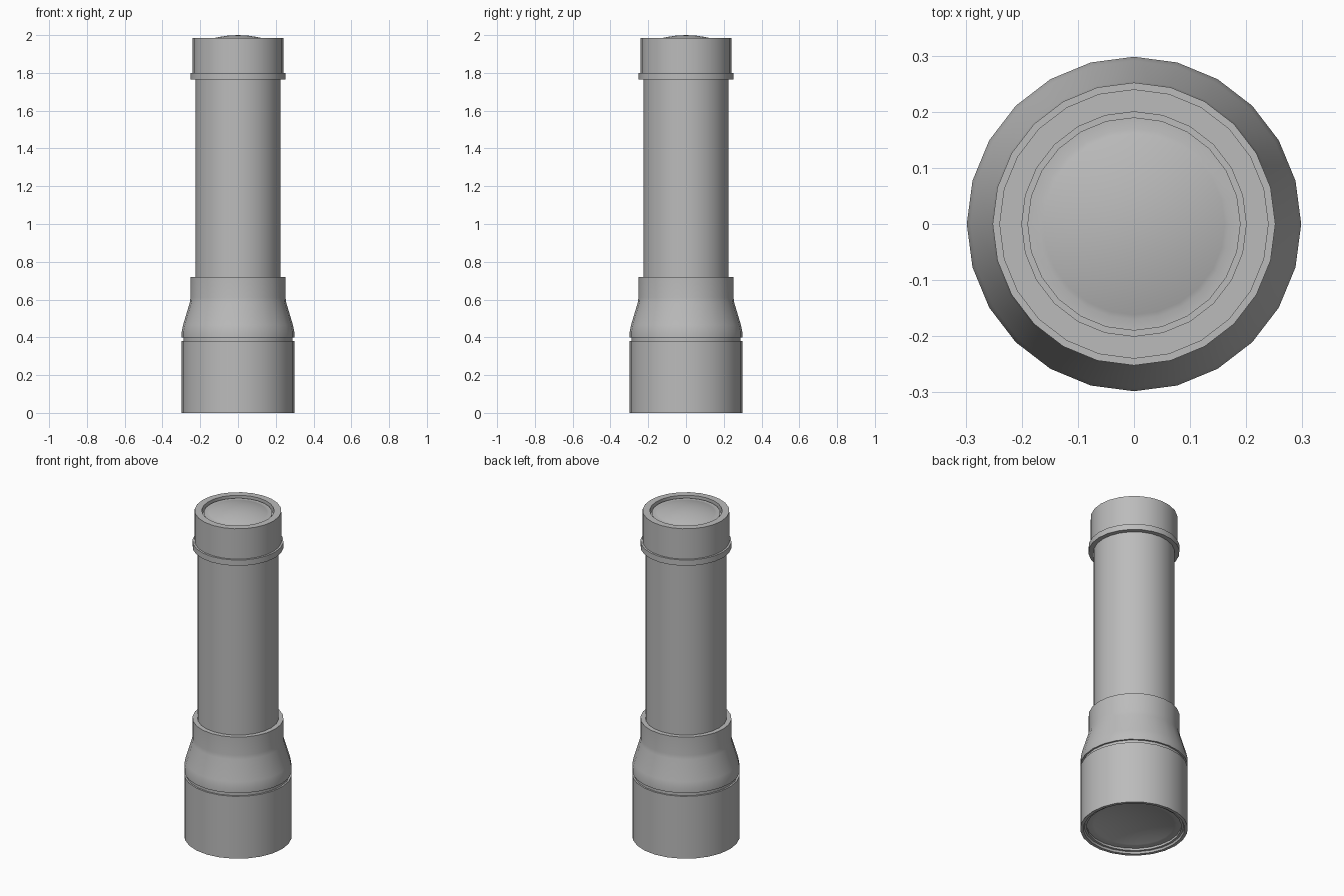
import bpy
import bmesh
from math import cos, sin, pi, radians

SIDES = 24

cube = bpy.data.objects.get("Cube")
if cube:
    bpy.data.objects.remove(cube, do_unlink=True)

grey = bpy.data.materials.new("grey_metal")
grey.use_nodes = True
COLOUR = (0.5, 0.5, 0.5, 1)
grey.diffuse_color = COLOUR
grey.node_tree.nodes["Principled BSDF"].inputs["Base Color"].default_value = COLOUR


def lathe(name, profile):
    """Turn (radius, height) points around z; radius 0 closes to a point."""
    bm = bmesh.new()
    rings = []
    for r, z in profile:
        if r == 0:
            rings.append([bm.verts.new((0, 0, z))] * SIDES)
        else:
            angles = [2 * pi * i / SIDES for i in range(SIDES)]
            rings.append([bm.verts.new((r * cos(a), r * sin(a), z)) for a in angles])
    for low, high in zip(rings, rings[1:]):
        for i in range(SIDES):
            j = (i + 1) % SIDES
            corners = dict.fromkeys((low[i], low[j], high[j], high[i]))
            bm.faces.new(list(corners))
    mesh = bpy.data.meshes.new(name)
    bm.to_mesh(mesh)
    bm.free()
    mesh.materials.append(grey)
    obj = bpy.data.objects.new(name, mesh)
    bpy.context.collection.objects.link(obj)
    bpy.ops.object.select_all(action='DESELECT')
    obj.select_set(True)
    bpy.context.view_layer.objects.active = obj
    bpy.ops.object.shade_smooth_by_angle(angle=radians(30))
    return obj


def dome(radius, edge, centre, steps=5):
    """Shallow curved cap from the edge height to the centre height."""
    points = [(radius * cos(pi / 2 * k / steps), k / steps) for k in range(steps)]
    points = [(r, centre + (edge - centre) * (r / radius) ** 2) for r, _ in points]
    return points + [(0, centre)]


# Lens: shallow dish set inside the bezel
lathe("lens", dome(0.235, 0.025, 0.06)[::-1] + [(0.262, 0.025)])

# Bezel: lower collar with an open, stepped mouth
lathe("bezel", [(0.262, 0.03), (0.262, 0.012), (0.275, 0.012), (0.28, 0), (0.298, 0),
                (0.298, 0.38), (0.288, 0.38), (0.288, 0.4)])

# Head: flared housing narrowing to the neck
lathe("head", [(0.288, 0.4), (0.298, 0.4), (0.298, 0.43), (0.291, 0.465),
               (0.255, 0.585), (0.252, 0.61), (0.252, 0.72), (0.225, 0.72)])

# Barrel: long straight grip
lathe("barrel", [(0.225, 0.7), (0.225, 1.765)])

# Tail ring and cap with a recess for the button
lathe("tail_ring", [(0.225, 1.765), (0.252, 1.765), (0.252, 1.8), (0.24, 1.8)])
lathe("tail_cap", [(0.24, 1.8), (0.24, 1.985), (0.2, 1.985), (0.2, 1.95), (0.19, 1.95)])

# Push button with a domed top
lathe("button", [(0.19, 1.95), (0.19, 1.972), (0.17, 1.972)] + dome(0.17, 1.972, 2.0)[1:])
